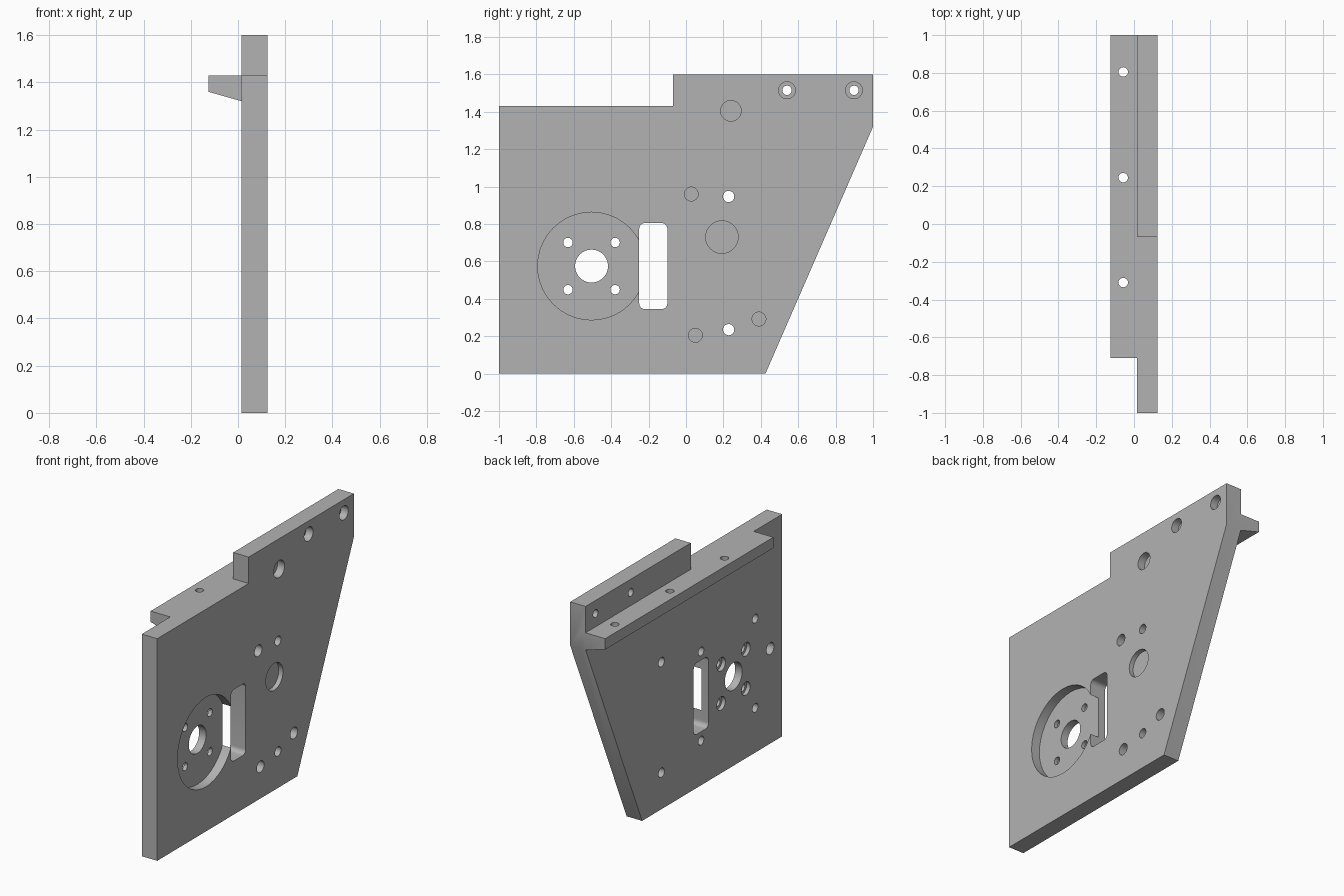
import bpy, bmesh, math
from mathutils import Matrix, Vector

cube = bpy.data.objects.get("Cube")
if cube:
    bpy.data.objects.remove(cube, do_unlink=True)

BACK, FACE = 0.015, 0.125      # the two sides of the plate in x
TOP = 1.43                     # height of the lower top edge and the ledge
OVER = 0.02                    # how far cutters stick out

grey = bpy.data.materials.new("satin grey")
grey.use_nodes = True
grey.diffuse_color = (0.45, 0.45, 0.45, 1)
grey.node_tree.nodes["Principled BSDF"].inputs["Base Color"].default_value = (0.45, 0.45, 0.45, 1)


def finish(name, bm):
    bmesh.ops.recalc_face_normals(bm, faces=bm.faces)
    mesh = bpy.data.meshes.new(name)
    bm.to_mesh(mesh)
    bm.free()
    mesh.materials.append(grey)
    obj = bpy.data.objects.new(name, mesh)
    bpy.context.collection.objects.link(obj)
    return obj


def prism(name, points, shift):
    """Close a flat outline and extrude it along shift."""
    bm = bmesh.new()
    face = bm.faces.new([bm.verts.new(p) for p in points])
    new = bmesh.ops.extrude_face_region(bm, geom=[face])["geom"]
    bmesh.ops.translate(bm, vec=Vector(shift),
                        verts=[v for v in new if isinstance(v, bmesh.types.BMVert)])
    return finish(name, bm)


def drill(name, centre, radius, length, axis="X", sides=40):
    bm = bmesh.new()
    bmesh.ops.create_cone(bm, cap_ends=True, segments=sides, radius1=radius,
                          radius2=radius, depth=length)
    if axis == "X":
        bm.transform(Matrix.Rotation(math.pi / 2, 4, "Y"))
    bm.transform(Matrix.Translation(centre))
    return finish(name, bm)


def bore(y, z, radius, x0=BACK - OVER, x1=FACE + OVER):
    cutters.append(drill("bore_cutter", ((x0 + x1) / 2, y, z), radius, x1 - x0))


def face_pocket(y, z, radius, depth):
    bore(y, z, radius, x0=FACE - depth)


def back_pocket(y, z, radius, depth):
    bore(y, z, radius, x1=BACK + depth)


# Plate outline and wedge-shaped ledge
outline = [(-1, 0), (0.425, 0), (1, 1.32), (1, 1.6), (-0.07, 1.6), (-0.07, TOP), (-1, TOP)]
plate = prism("side_plate", [(BACK, y, z) for y, z in outline], (FACE - BACK, 0, 0))
section = [(-0.125, TOP), (-0.125, 1.36), (BACK, 1.32), (0.05, 1.32), (0.05, TOP)]
ledge = prism("ledge", [(x, -0.71, z) for x, z in section], (0, 1.71, 0))

cutters = []

# Motor recess with centre hole and four counterbored screw holes
my, mz = -0.505, 0.575
face_pocket(my, mz, 0.288, 0.06)
bore(my, mz, 0.088)
for sy in (-1, 1):
    for sz in (-1, 1):
        y, z = my + sy * 0.126, mz + sz * 0.126
        bore(y, z, 0.025)
        back_pocket(y, z, 0.043, 0.025)

# Rounded slot
corner, slot = 0.03, []
for quarter, (y, z) in enumerate([(-0.10, 0.805), (-0.25, 0.805), (-0.25, 0.345), (-0.10, 0.345)]):
    cy = y + (corner if y < -0.2 else -corner)
    cz = z + (corner if z < 0.5 else -corner)
    for i in range(9):
        a = (quarter + i / 8) * math.pi / 2
        slot.append((BACK - OVER, cy + corner * math.cos(a), cz + corner * math.sin(a)))
cutters.append(prism("slot_cutter", slot, (FACE - BACK + 2 * OVER, 0, 0)))

# Upper mounting holes, counterbored from the face
for y in (0.54, 0.898):
    bore(y, 1.515, 0.025)
    face_pocket(y, 1.515, 0.045, 0.05)

# Plain through holes
for z in (0.235, 0.947):
    bore(0.228, z, 0.03)

# Blind pockets in the face
face_pocket(0.24, 1.405, 0.055, 0.05)
face_pocket(0.192, 0.73, 0.087, 0.03)
for y, z in ((0.028, 0.96), (0.39, 0.292), (0.05, 0.205)):
    face_pocket(y, z, 0.037, 0.05)

# Blind pockets in the back
for y in (-0.175, -0.726):
    for z in (0.288, 0.862):
        back_pocket(y, z, 0.028, 0.06)
back_pocket(-0.878, 0.612, 0.038, 0.06)

# Vertical holes through the ledge
for y in (-0.31, 0.245, 0.805):
    cutters.append(drill("ledge_cutter", (-0.057, y, 1.38), 0.025, 0.3, axis="Z"))

# Join the ledge, cut every hole, then keep only the finished part
for tool in [ledge] + cutters:
    mod = plate.modifiers.new(tool.name, "BOOLEAN")
    mod.operation = "UNION" if tool is ledge else "DIFFERENCE"
    mod.solver = "EXACT"
    mod.object = tool
    tool.hide_render = True
graph = bpy.context.evaluated_depsgraph_get()
graph.update()
result = bpy.data.meshes.new_from_object(plate.evaluated_get(graph))
plate.modifiers.clear()
plate.data = result
for tool in [ledge] + cutters:
    bpy.data.objects.remove(tool, do_unlink=True)

bpy.ops.object.select_all(action="DESELECT")
plate.select_set(True)
bpy.context.view_layer.objects.active = plate
bpy.ops.object.shade_smooth_by_angle(angle=math.radians(30))
